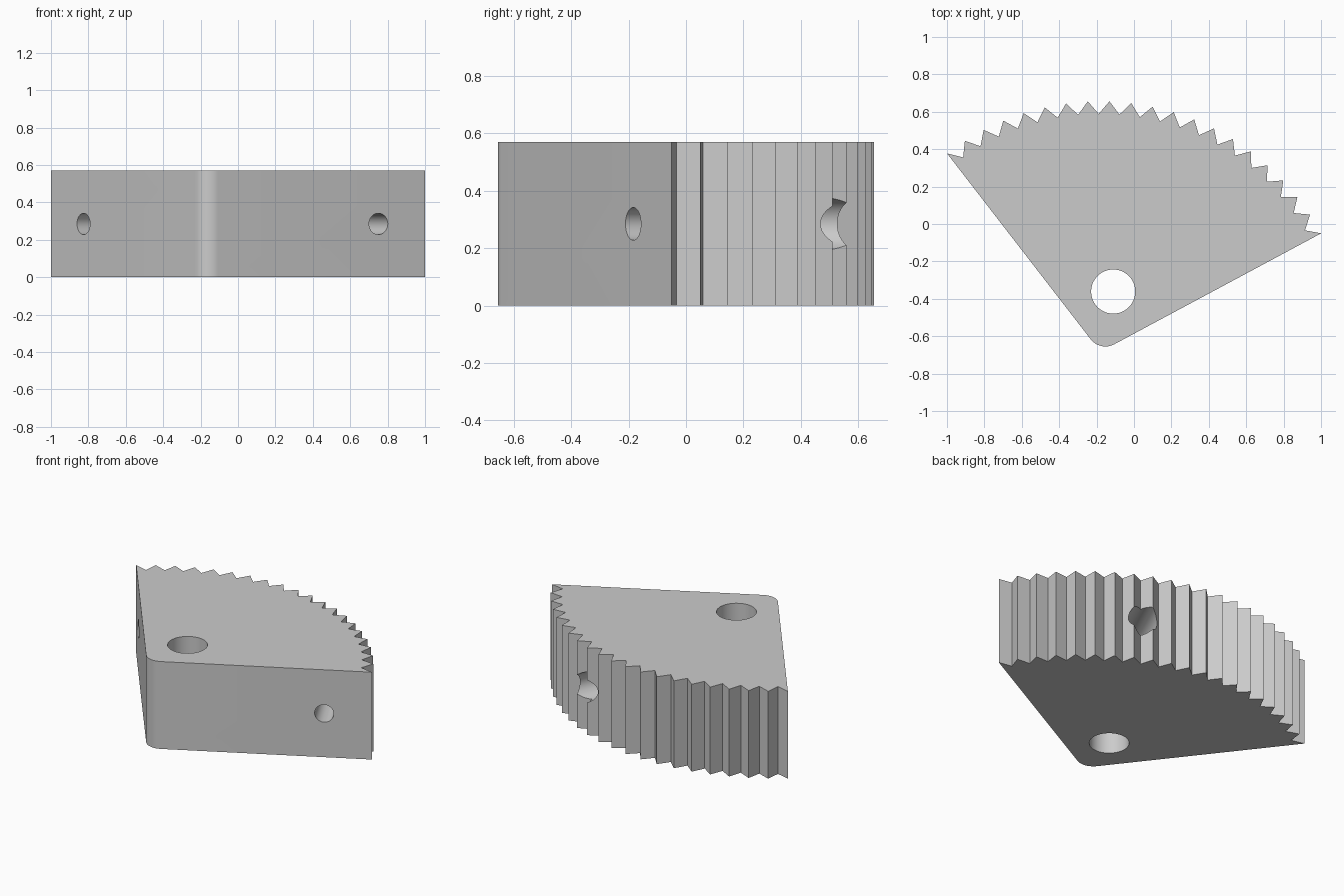
import bpy
import bmesh
from math import cos, sin, radians, pi
from mathutils import Vector

cube = bpy.data.objects.get("Cube")
if cube:
    bpy.data.objects.remove(cube)

PIVOT = Vector((-0.18, -0.683, 0))
THICK = 0.57
START, END, TEETH = radians(28.2), radians(127.7), 20
R_TIP, R_ROOT, FILLET = 1.34, 1.272, 0.1
MID = (START + END) / 2


def polar(r, a, z=0.0):
    return PIVOT + Vector((r * cos(a), r * sin(a), z))


# Single grey material
grey = bpy.data.materials.new("plain_grey")
grey.use_nodes = True
colour = (0.6, 0.6, 0.6, 1)
grey.diffuse_color = colour
grey.node_tree.nodes["Principled BSDF"].inputs["Base Color"].default_value = colour

# Sector outline: zigzag teeth on the arc, then a rounded corner at the pivot
outline = []
for i in range(2 * TEETH + 1):
    a = START + (END - START) * i / (2 * TEETH)
    outline.append(polar(R_ROOT if i % 2 else R_TIP, a))
corner = polar(FILLET / sin((END - START) / 2), MID)
a0, a1 = END + pi / 2, START + 3 * pi / 2
for i in range(13):
    a = a0 + (a1 - a0) * i / 12
    outline.append(corner + Vector((FILLET * cos(a), FILLET * sin(a), 0)))

bm = bmesh.new()
base = bm.faces.new([bm.verts.new(p) for p in outline])
top = bmesh.ops.extrude_face_region(bm, geom=[base])
bmesh.ops.translate(bm, vec=(0, 0, THICK),
                    verts=[v for v in top["geom"] if isinstance(v, bmesh.types.BMVert)])
bmesh.ops.recalc_face_normals(bm, faces=bm.faces)
mesh = bpy.data.meshes.new("gear_sector")
bm.to_mesh(mesh)
bm.free()
sector = bpy.data.objects.new("gear_sector", mesh)
bpy.context.collection.objects.link(sector)
mesh.materials.append(grey)


def drill(name, centre, direction, radius, length):
    """Cut a round hole, centred on a point and running along a direction."""
    bpy.ops.mesh.primitive_cylinder_add(vertices=48, radius=radius, depth=length, location=centre)
    cutter = bpy.context.object
    cutter.name = name
    cutter.hide_render = True
    cutter.rotation_euler = direction.to_track_quat("Z", "Y").to_euler()
    cutter.data.materials.append(grey)
    mod = sector.modifiers.new(name, "BOOLEAN")
    mod.operation = "DIFFERENCE"
    mod.solver = "EXACT"
    mod.object = cutter
    bpy.context.view_layer.objects.active = sector
    bpy.ops.object.modifier_apply(modifier=name)
    bpy.data.objects.remove(cutter)


# Pivot hole through the full thickness
drill("pivot_hole", polar(0.329, MID, THICK / 2), Vector((0, 0, 1)), 0.118, 2)

# Blind holes square to the two straight sides
for name, a, turn in (("left_side_hole", START, 1), ("right_side_hole", END, -1)):
    normal = Vector((-sin(a), cos(a), 0)) * turn
    drill(name, polar(1.056, a, THICK / 2), normal, 0.057, 0.6)

# Blind hole in the toothed edge
a = radians(65.8)
drill("toothed_edge_hole", polar(1.2, a, THICK / 2), Vector((cos(a), sin(a), 0)), 0.09, 0.6)

# Smooth the curved walls, keep the teeth crisp
bpy.ops.object.select_all(action="DESELECT")
sector.select_set(True)
bpy.context.view_layer.objects.active = sector
bpy.ops.object.shade_smooth_by_angle(angle=radians(30))
